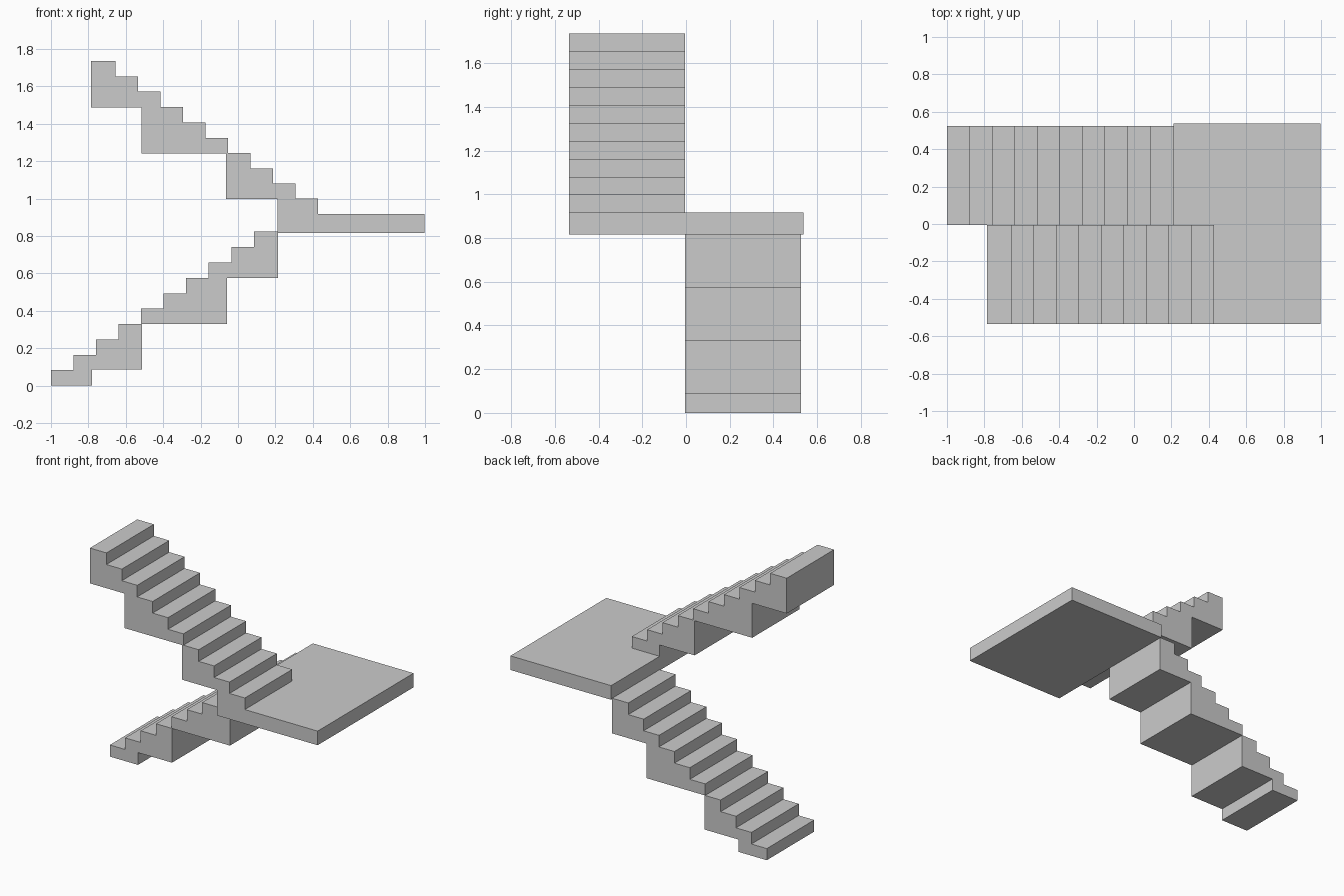
import bpy, bmesh

if "Cube" in bpy.data.objects:
    bpy.data.objects.remove(bpy.data.objects["Cube"])

RISE, GO = 0.0823, 0.1205


def prism(name, profile, y0, y1):
    """Extrude an x-z outline between two y positions."""
    bm = bmesh.new()
    face = bm.faces.new([bm.verts.new((x, y0, z)) for x, z in profile])
    out = bmesh.ops.extrude_face_region(bm, geom=[face])
    verts = [g for g in out["geom"] if isinstance(g, bmesh.types.BMVert)]
    bmesh.ops.translate(bm, vec=(0, y1 - y0, 0), verts=verts)
    bmesh.ops.recalc_face_normals(bm, faces=bm.faces)
    mesh = bpy.data.meshes.new(name)
    bm.to_mesh(mesh)
    bm.free()
    obj = bpy.data.objects.new(name, mesh)
    bpy.context.collection.objects.link(obj)
    return obj


def flight(name, x, z, direction, count, end_x, underside, y0, y1):
    """Sawtooth steps from riser (x, z), closed by the stepped underside."""
    pts = [(x, z)]
    for i in range(count):
        top = z + RISE if i == 0 else pts[-1][1] + RISE
        pts.append((x + direction * i * GO, top))
        nxt = end_x if i == count - 1 else x + direction * (i + 1) * GO
        pts.append((nxt, top))
    prism(name, pts + underside, y0, y1)


# Lower flight, rising to the right along the back half
B0, B1 = -0.005, 0.525
flight("lower_flight_start", -1.0, 0.0, 1, 4, -0.513,
       [(-0.513, 0.087), (-0.78, 0.087), (-0.78, 0.0)], B0, B1)
flight("lower_flight_end", -0.518, 0.329, 1, 6, 0.213,
       [(0.213, 0.574), (-0.06, 0.574), (-0.06, 0.329)], B0, B1)

# Landing slab
prism("landing", [(0.21, 0.817), (0.998, 0.817), (0.998, 0.917), (0.21, 0.917)],
      -0.535, 0.538)

# Upper flight, rising to the left along the front half
F0, F1 = -0.535, -0.005
prism("upper_first_step", [(0.21, 0.822), (0.428, 0.822), (0.428, 0.999), (0.21, 0.999)],
      F0, F1)
flight("upper_flight_start", 0.308, 0.997, -1, 3, -0.064,
       [(-0.064, 0.997)], F0, F1)
flight("upper_flight_end", -0.053, 1.242, -1, 6, -0.785,
       [(-0.785, 1.486), (-0.515, 1.486), (-0.515, 1.242)], F0, F1)
